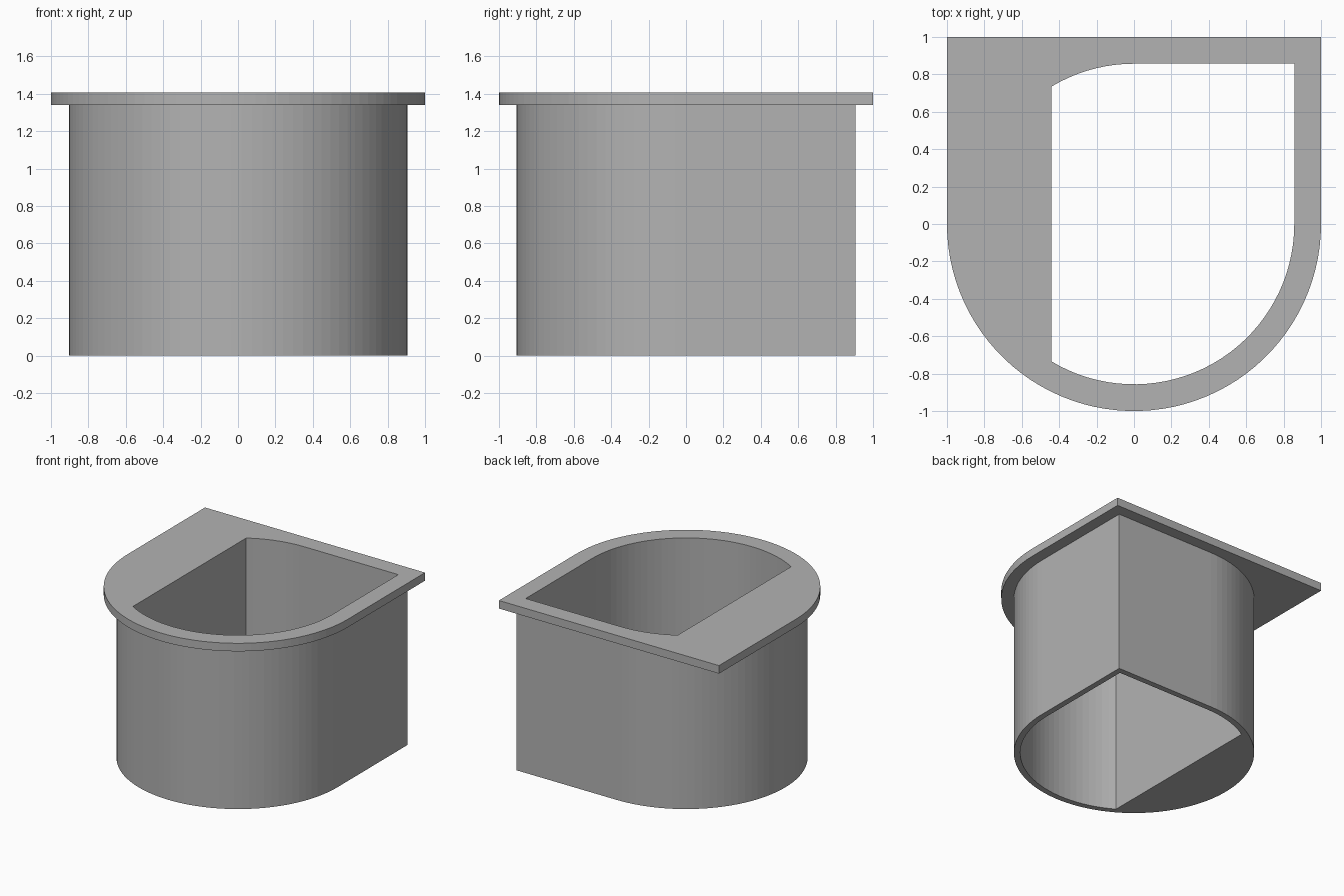
import bpy
import bmesh
from math import cos, sin, pi, acos

cube = bpy.data.objects.get("Cube")
if cube:
    bpy.data.objects.remove(cube, do_unlink=True)

SEGMENTS = 102
FLANGE_R, BODY_R, BORE_R = 1.0, 0.905, 0.857
FLAT_X = -0.44            # flat side of the opening
FLANGE_Z, TOP_Z = 1.34, 1.406

grey = bpy.data.materials.new("plain grey")
grey.use_nodes = True
colour = (0.45, 0.45, 0.45, 1)
grey.diffuse_color = colour
grey.node_tree.nodes["Principled BSDF"].inputs["Base Color"].default_value = colour


def arc(radius, start, end):
    """Points along an arc around the origin."""
    n = max(2, round(abs(end - start) / (2 * pi) * SEGMENTS))
    angles = [start + (end - start) * i / n for i in range(n + 1)]
    return [(radius * cos(a), radius * sin(a)) for a in angles]


def solid(name, outline, opening, z0, z1):
    """Extrude an outline with an opening through it."""
    bm = bmesh.new()
    edges = []
    for loop in (outline, opening):
        verts = [bm.verts.new((x, y, z0)) for x, y in loop]
        edges += [bm.edges.new((v, verts[i - 1])) for i, v in enumerate(verts)]
    bmesh.ops.triangle_fill(bm, edges=edges, use_beauty=True, normal=(0, 0, 1))
    extruded = bmesh.ops.extrude_face_region(bm, geom=bm.faces[:], use_keep_orig=True)
    top = [g for g in extruded["geom"] if isinstance(g, bmesh.types.BMVert)]
    bmesh.ops.translate(bm, verts=top, vec=(0, 0, z1 - z0))
    bmesh.ops.recalc_face_normals(bm, faces=bm.faces[:])
    mesh = bpy.data.meshes.new(name)
    bm.to_mesh(mesh)
    bm.free()
    mesh.materials.append(grey)
    obj = bpy.data.objects.new(name, mesh)
    bpy.context.collection.objects.link(obj)
    return obj


# Opening: round with one square corner, cut off by a flat side
cut = acos(FLAT_X / BORE_R)
opening = arc(BORE_R, pi / 2, cut) + arc(BORE_R, 2 * pi - cut, 2 * pi) + [(BORE_R, BORE_R)]

# Body: round with one square corner
body = arc(BODY_R, pi / 2, 2 * pi) + [(BODY_R, BODY_R)]
solid("body", body, opening, 0, FLANGE_Z)

# Flange: round at the front, square at the back
flange = arc(FLANGE_R, pi, 2 * pi) + [(FLANGE_R, FLANGE_R), (-FLANGE_R, FLANGE_R)]
solid("top_flange", flange, opening, FLANGE_Z, TOP_Z)
